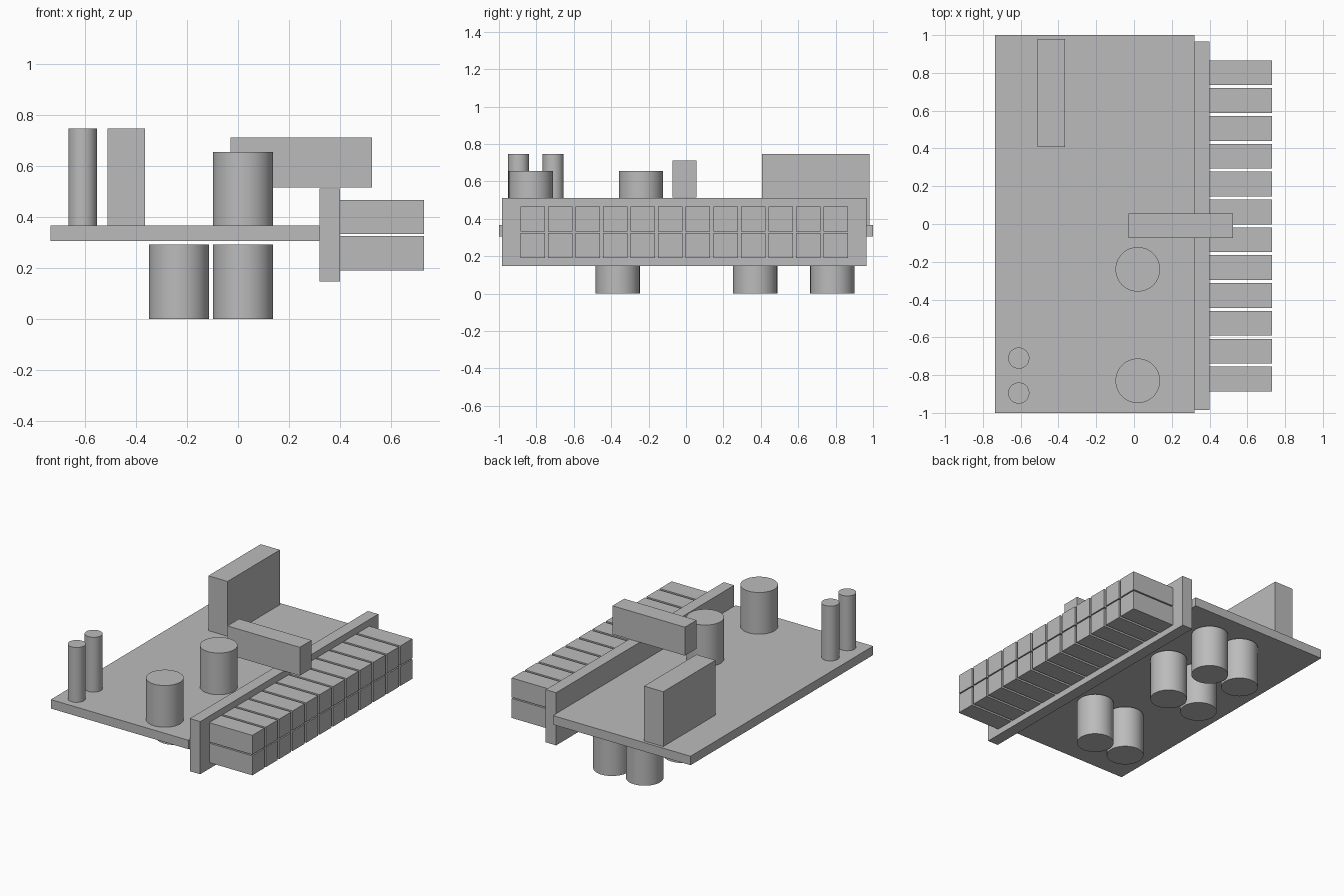
import bpy

cube = bpy.data.objects.get("Cube")
if cube:
    bpy.data.objects.remove(cube, do_unlink=True)

# Single grey finish
grey = bpy.data.materials.new("plain_grey")
grey.use_nodes = True
colour = (0.5, 0.5, 0.5, 1)
grey.diffuse_color = colour
grey.node_tree.nodes["Principled BSDF"].inputs["Base Color"].default_value = colour


def box(name, x, y, z):
    """Box from (min, max) ranges on each axis."""
    ranges = (x, y, z)
    bpy.ops.mesh.primitive_cube_add(size=1, location=[(a + b) / 2 for a, b in ranges])
    ob = bpy.context.object
    ob.name = name
    ob.scale = [b - a for a, b in ranges]
    bpy.ops.object.transform_apply(location=False, rotation=False, scale=True)
    ob.data.materials.append(grey)
    return ob


def cylinder(name, x, y, radius, z):
    """Upright smooth cylinder between two heights."""
    bpy.ops.mesh.primitive_cylinder_add(vertices=64, radius=radius, depth=z[1] - z[0],
                                        location=(x, y, (z[0] + z[1]) / 2))
    ob = bpy.context.object
    ob.name = name
    ob.data.materials.append(grey)
    bpy.ops.object.shade_smooth_by_angle()
    return ob


# Flat base plate and upright flange along its left edge
PLATE_TOP = 0.367
box("base_plate", (-0.735, 0.32), (-1, 1), (0.305, PLATE_TOP))
box("side_flange", (0.32, 0.4), (-0.985, 0.965), (0.147, 0.512))

# Two rows of blocks outside the flange
WIDTH, PITCH = 0.131, 0.1474
for row, z in (("lower", (0.19, 0.325)), ("upper", (0.333, 0.467))):
    for i in range(12):
        y = -0.886 + i * PITCH
        box(f"{row}_block_{i + 1}", (0.4, 0.73), (y, y + WIDTH), z)

# Bar resting on the flange and tall slab on the plate
box("cross_bar", (-0.03, 0.525), (-0.073, 0.055), (0.515, 0.712))
box("tall_slab", (-0.512, -0.365), (0.407, 0.98), (PLATE_TOP, 0.747))

# Thin posts and wide drums on top
for y in (-0.895, -0.71):
    cylinder("thin_post", -0.61, y, 0.056, (PLATE_TOP, 0.747))
for y in (-0.83, -0.24):
    cylinder("upper_drum", 0.02, y, 0.118, (PLATE_TOP, 0.656))

# Pairs of drums underneath
for x in (-0.231, 0.02):
    for y in (-0.365, 0.37, 0.782):
        cylinder("lower_drum", x, y, 0.118, (0, 0.293))
